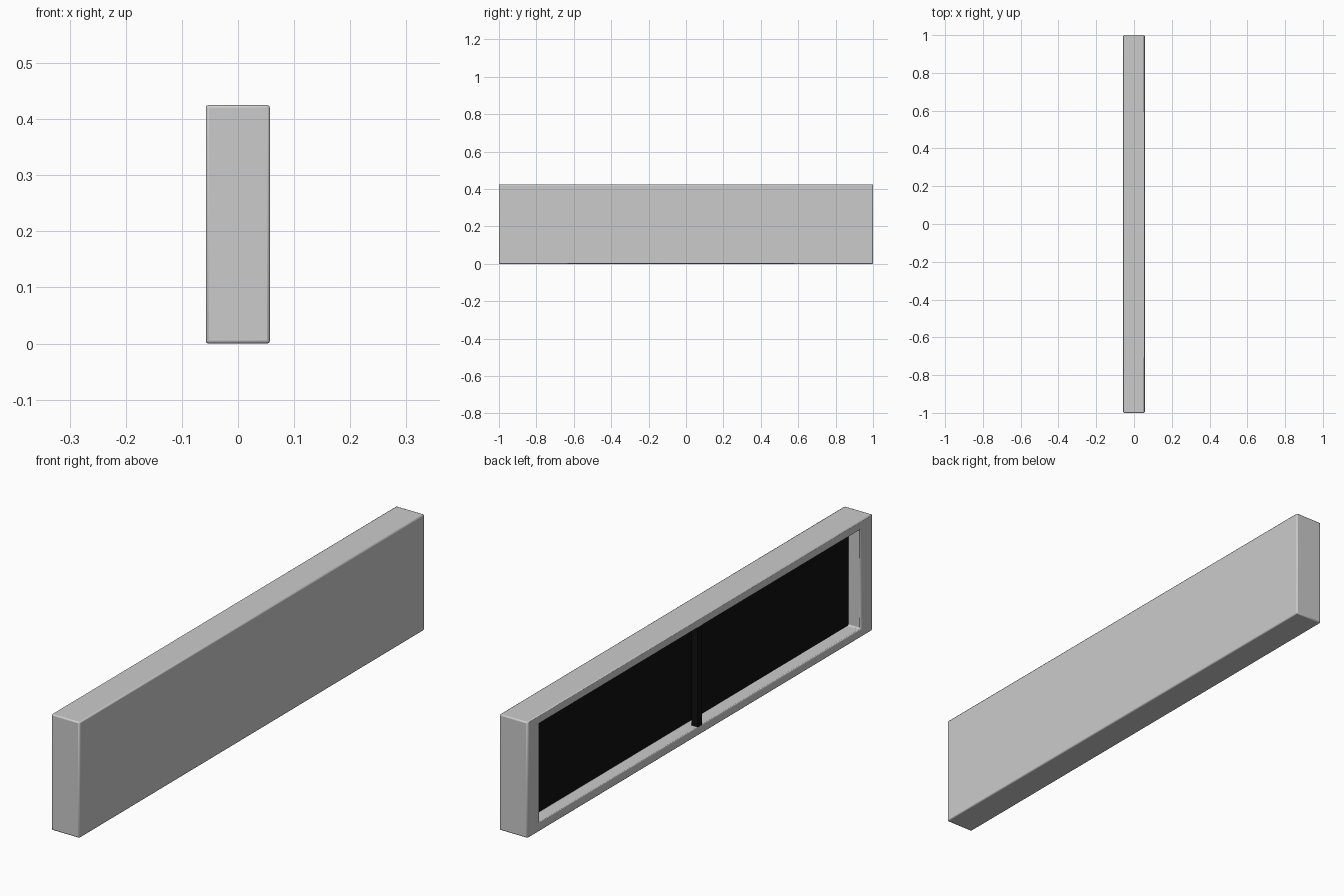
import bpy, bmesh

if "Cube" in bpy.data.objects:
    bpy.data.objects.remove(bpy.data.objects["Cube"])

HX, HY, H = 0.057, 1.0, 0.425      # half depth, half length, height
OY, OZ = 0.93, 0.182               # half size of the rear opening
DEPTH = 0.051                      # recess depth

dark = bpy.data.materials.new("dark_inner")
dark.diffuse_color = (0.005, 0.005, 0.005, 1)
dark.use_nodes = True
dark.node_tree.nodes["Principled BSDF"].inputs["Base Color"].default_value = dark.diffuse_color


def finish(name, bm, bevel, mat=None):
    me = bpy.data.meshes.new(name)
    bmesh.ops.recalc_face_normals(bm, faces=bm.faces)
    bm.to_mesh(me)
    bm.free()
    ob = bpy.data.objects.new(name, me)
    bpy.context.collection.objects.link(ob)
    if mat:
        me.materials.append(mat)
    if bevel:
        mod = ob.modifiers.new("bevel", 'BEVEL')
        mod.width = bevel
        mod.segments = 2
        mod.limit_method = 'ANGLE'
    return ob


def box(x0, x1, y0, y1, z0, z1):
    bm = bmesh.new()
    bmesh.ops.create_cube(bm, size=1)
    for v in bm.verts:
        v.co.x = x1 if v.co.x > 0 else x0
        v.co.y = y1 if v.co.y > 0 else y0
        v.co.z = z1 if v.co.z > 0 else z0
    return bm


# Housing: rounded box with a rectangular recess in the -x side
bm = box(-HX, HX, -HY, HY, 0, H)
side = min(bm.faces, key=lambda f: f.calc_center_median().x)
bmesh.ops.inset_individual(bm, faces=[side], thickness=0.02)
for v in side.verts:
    v.co.y = OY if v.co.y > 0 else -OY
    v.co.z = H / 2 + (OZ if v.co.z > H / 2 else -OZ)
inner = bmesh.ops.extrude_discrete_faces(bm, faces=[side])["faces"][0]
for v in inner.verts:
    v.co.x += DEPTH
housing = finish("housing", bm, 0.005)

# Dark panel lining the bottom of the recess
back = -HX + DEPTH
finish("recess_panel", box(back - 0.002, back + 0.01, -OY, OY, H / 2 - OZ, H / 2 + OZ), 0, dark)

# Upright brace across the middle of the opening
finish("centre_brace", box(-HX + 0.001, -HX + 0.027, -0.012, 0.012,
                           H / 2 - OZ - 0.002, H / 2 + OZ + 0.002), 0, dark)

# Smooth rounded edges, flat faces
for ob in bpy.context.scene.objects:
    ob.select_set(ob == housing)
bpy.context.view_layer.objects.active = housing
bpy.ops.object.shade_smooth_by_angle()
